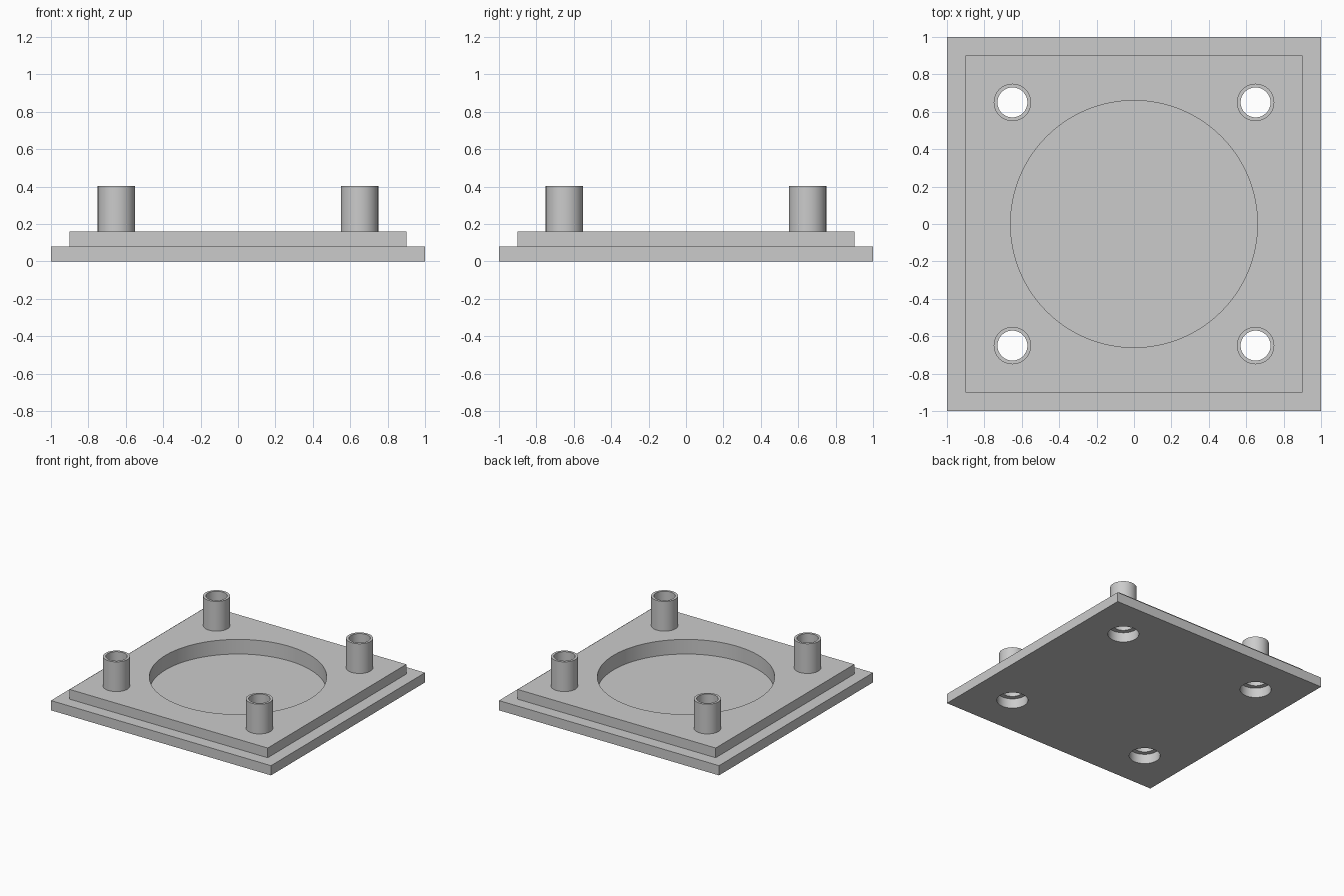
import bpy
import bmesh
import math
from mathutils import Matrix, Vector

cube = bpy.data.objects.get("Cube")
if cube:
    bpy.data.objects.remove(cube, do_unlink=True)

BASE_TOP, PLATE_TOP, POST_TOP = 0.08, 0.16, 0.404
POST_POS, POST_R, BORE_R, COUNTERBORE_R = 0.65, 0.1, 0.08, 0.117
POCKET_R, POCKET_FLOOR = 0.66, 0.04
CORNERS = [(sx * POST_POS, sy * POST_POS) for sx in (-1, 1) for sy in (-1, 1)]

grey = bpy.data.materials.new("light grey")
grey.use_nodes = True
grey.diffuse_color = (0.6, 0.6, 0.6, 1)
grey.node_tree.nodes["Principled BSDF"].inputs["Base Color"].default_value = (0.6, 0.6, 0.6, 1)


def add_object(name, bm):
    bmesh.ops.recalc_face_normals(bm, faces=bm.faces)
    mesh = bpy.data.meshes.new(name)
    bm.to_mesh(mesh)
    bm.free()
    mesh.materials.append(grey)
    obj = bpy.data.objects.new(name, mesh)
    bpy.context.collection.objects.link(obj)
    return obj


def slab(name, width, z0, z1):
    bm = bmesh.new()
    place = Matrix.Translation((0, 0, (z0 + z1) / 2)) @ Matrix.Diagonal((width, width, z1 - z0, 1))
    bmesh.ops.create_cube(bm, size=1, matrix=place)
    return add_object(name, bm)


def cut_hole(obj, x, y, radius, z0, z1, sides):
    """Cut a round hole, then discard the cutter."""
    bm = bmesh.new()
    bmesh.ops.create_cone(bm, cap_ends=True, segments=sides, radius1=radius, radius2=radius,
                          depth=z1 - z0, matrix=Matrix.Translation((x, y, (z0 + z1) / 2)))
    cutter = add_object("hole_cutter", bm)
    cutter.hide_render = True
    mod = obj.modifiers.new("hole", "BOOLEAN")
    mod.operation = "DIFFERENCE"
    mod.solver = "EXACT"
    mod.object = cutter
    bpy.context.view_layer.objects.active = obj
    bpy.ops.object.modifier_apply(modifier=mod.name)
    bpy.data.objects.remove(cutter, do_unlink=True)


def tube(name, x, y):
    """Hollow post, turned from a rectangular profile."""
    bm = bmesh.new()
    profile = [(BORE_R, PLATE_TOP), (BORE_R, POST_TOP), (POST_R, POST_TOP), (POST_R, PLATE_TOP)]
    verts = [bm.verts.new((r, 0, z)) for r, z in profile]
    edges = [bm.edges.new((verts[i], verts[i - 1])) for i in range(len(verts))]
    bmesh.ops.spin(bm, geom=verts + edges, cent=(0, 0, 0), axis=(0, 0, 1),
                   angle=math.tau, steps=64)
    bmesh.ops.remove_doubles(bm, verts=bm.verts, dist=0.0001)
    bmesh.ops.translate(bm, verts=bm.verts, vec=Vector((x, y, 0)))
    return add_object(name, bm)


# Stepped plates with a central round pocket
base = slab("base_plate", 2.0, 0, BASE_TOP)
upper = slab("upper_plate", 1.8, BASE_TOP, PLATE_TOP)
cut_hole(base, 0, 0, POCKET_R, POCKET_FLOOR, 0.3, 128)
cut_hole(upper, 0, 0, POCKET_R, -0.1, 0.3, 128)
parts = [base, upper]

# Hollow corner posts, with wider holes through the base
for i, (x, y) in enumerate(CORNERS):
    cut_hole(base, x, y, COUNTERBORE_R, -0.1, 0.3, 64)
    cut_hole(upper, x, y, BORE_R, -0.1, 0.3, 64)
    parts.append(tube(f"corner_post_{i + 1}", x, y))

# Smooth round walls, sharp rims
bpy.ops.object.select_all(action="DESELECT")
for obj in parts:
    obj.select_set(True)
bpy.context.view_layer.objects.active = base
bpy.ops.object.shade_smooth_by_angle(angle=math.radians(30))
